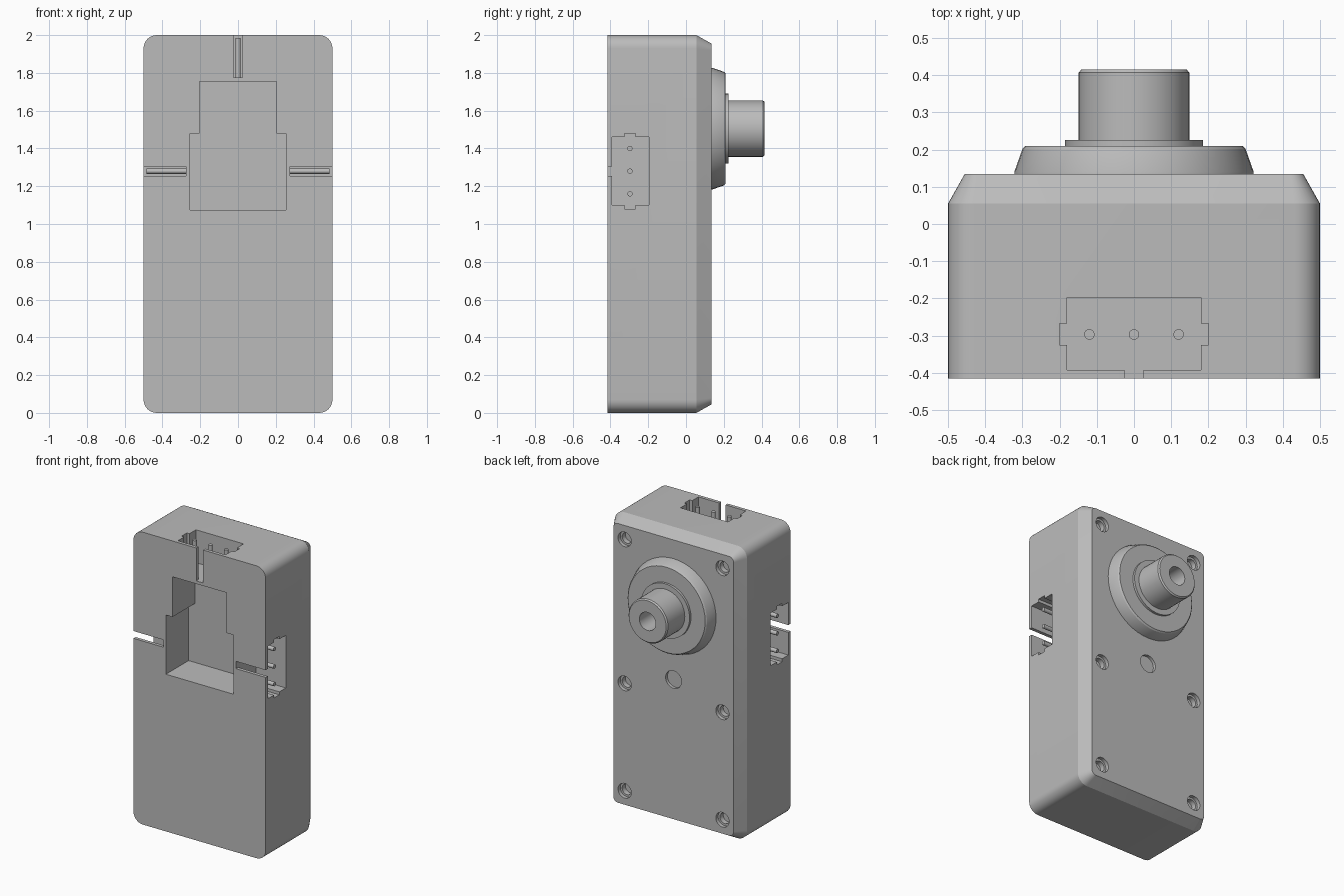
import bpy
import bmesh
import math
from mathutils import Matrix

if "Cube" in bpy.data.objects:
    bpy.data.objects.remove(bpy.data.objects["Cube"], do_unlink=True)

grey = bpy.data.materials.new("plain_grey")
grey.use_nodes = True
colour = (0.5, 0.5, 0.5, 1)
grey.diffuse_color = colour
grey.node_tree.nodes["Principled BSDF"].inputs["Base Color"].default_value = colour

FRONT, BACK, SHAFT_Z = -0.415, 0.135, 1.505
AXIS_Y = Matrix.Rotation(-math.pi / 2, 4, "X")   # local z becomes +y


def finish(name, bm):
    bmesh.ops.recalc_face_normals(bm, faces=bm.faces)
    mesh = bpy.data.meshes.new(name)
    bm.to_mesh(mesh)
    bm.free()
    mesh.materials.append(grey)
    obj = bpy.data.objects.new(name, mesh)
    bpy.context.collection.objects.link(obj)
    return obj


def smooth(obj):
    bpy.ops.object.select_all(action="DESELECT")
    obj.select_set(True)
    bpy.context.view_layer.objects.active = obj
    bpy.ops.object.shade_smooth_by_angle(angle=math.radians(25))


def loft(bm, rings, matrix=Matrix()):
    """Bridge equal rings of points and cap both ends."""
    loops = [[bm.verts.new(matrix @ Matrix.Translation(p).translation) for p in r] for r in rings]
    n = len(loops[0])
    for a, b in zip(loops, loops[1:]):
        for i in range(n):
            j = (i + 1) % n
            bm.faces.new((a[i], a[j], b[j], b[i]))
    bm.faces.new(loops[0][::-1])
    bm.faces.new(loops[-1])


def lathe(bm, profile, matrix, sides=48):
    """Turn (radius, height) pairs about local z."""
    turns = [2 * math.pi * i / sides for i in range(sides)]
    loft(bm, [[(r * math.cos(t), r * math.sin(t), h) for t in turns] for r, h in profile], matrix)


def prism(bm, outline, low, high, matrix=Matrix()):
    loft(bm, [[(u, v, h) for u, v in outline] for h in (low, high)], matrix)


def mirrored(half):
    return half + [(-u, v) for u, v in reversed(half)]


def rounded_rect(half_x, half_z, radius, y, steps=8):
    ring = []
    for k, (sx, sz) in enumerate([(1, 1), (-1, 1), (-1, -1), (1, -1)]):
        for i in range(steps + 1):
            t = math.pi / 2 * (k + i / steps)
            ring.append((sx * (half_x - radius) + radius * math.cos(t), y,
                         1 + sz * (half_z - radius) + radius * math.sin(t)))
    return ring


# Housing with a chamfered back
bm = bmesh.new()
loft(bm, [rounded_rect(0.5, 1, 0.07, FRONT),
          rounded_rect(0.5, 1, 0.07, 0.055),
          rounded_rect(0.455, 0.955, 0.035, BACK)])
housing = finish("housing", bm)

# Cutters: front pocket, three sockets with slots, screw holes, dimple
cut = bmesh.new()
pocket = mirrored([(0.255, 1.075), (0.255, 1.48), (0.205, 1.48), (0.205, 1.755)])
to_front = Matrix.Rotation(math.pi / 2, 4, "X")   # local z becomes -y
prism(cut, pocket, 0.17, 0.45, to_front)

socket = mirrored([(0.025, -0.45), (0.025, -0.392), (0.18, -0.392), (0.18, -0.325),
                   (0.2, -0.325), (0.2, -0.267), (0.18, -0.267), (0.18, -0.197)])
sockets = {"top": Matrix.Translation((0, 0, 1.775))}
for side, sign in (("left", 1), ("right", -1)):
    sockets[side] = (Matrix.Translation((sign * 0.275, 0, 1.28))
                     @ Matrix.Rotation(sign * math.pi / 2, 4, "Y"))
for place in sockets.values():
    prism(cut, socket, 0, 0.26, place)

for x in (-0.37, 0.37):
    for z in (0.14, 0.875, 1.86):
        lathe(cut, [(0.036, -0.06), (0.036, -0.025), (0.05, -0.025), (0.05, 0.02)],
              Matrix.Translation((x, BACK, z)) @ AXIS_Y, 32)
lathe(cut, [(0.06, -0.02), (0.06, 0.02)], Matrix.Translation((0, BACK, 1)) @ AXIS_Y, 32)
cutter = finish("housing_cutter", cut)
cutter.hide_render = True

mod = housing.modifiers.new("recesses", "BOOLEAN")
mod.operation = "DIFFERENCE"
mod.solver = "EXACT"
mod.object = cutter
bpy.context.view_layer.objects.active = housing
bpy.ops.object.modifier_apply(modifier=mod.name)
bpy.data.objects.remove(cutter, do_unlink=True)
smooth(housing)

# Three contact pins in each socket
for side, place in sockets.items():
    bm = bmesh.new()
    for u in (-0.12, 0, 0.12):
        lathe(bm, [(0.014, -0.005), (0.014, 0.21)],
              place @ Matrix.Translation((u, -0.297, 0)), 16)
    smooth(finish(side + "_socket_pins", bm))

# Turned parts on the back: flange, collar and bored shaft
turned = {
    "output_flange": [(0.322, 0.13), (0.322, 0.14), (0.3, 0.202), (0.292, 0.21)],
    "shaft_collar": [(0.185, 0.205), (0.185, 0.226)],
    "output_shaft": [(0.149, 0.22), (0.149, 0.407), (0.141, 0.416),
                     (0.062, 0.416), (0.062, 0.24)],
}
for name, profile in turned.items():
    bm = bmesh.new()
    lathe(bm, profile, Matrix.Translation((0, 0, SHAFT_Z)) @ AXIS_Y)
    smooth(finish(name, bm))
